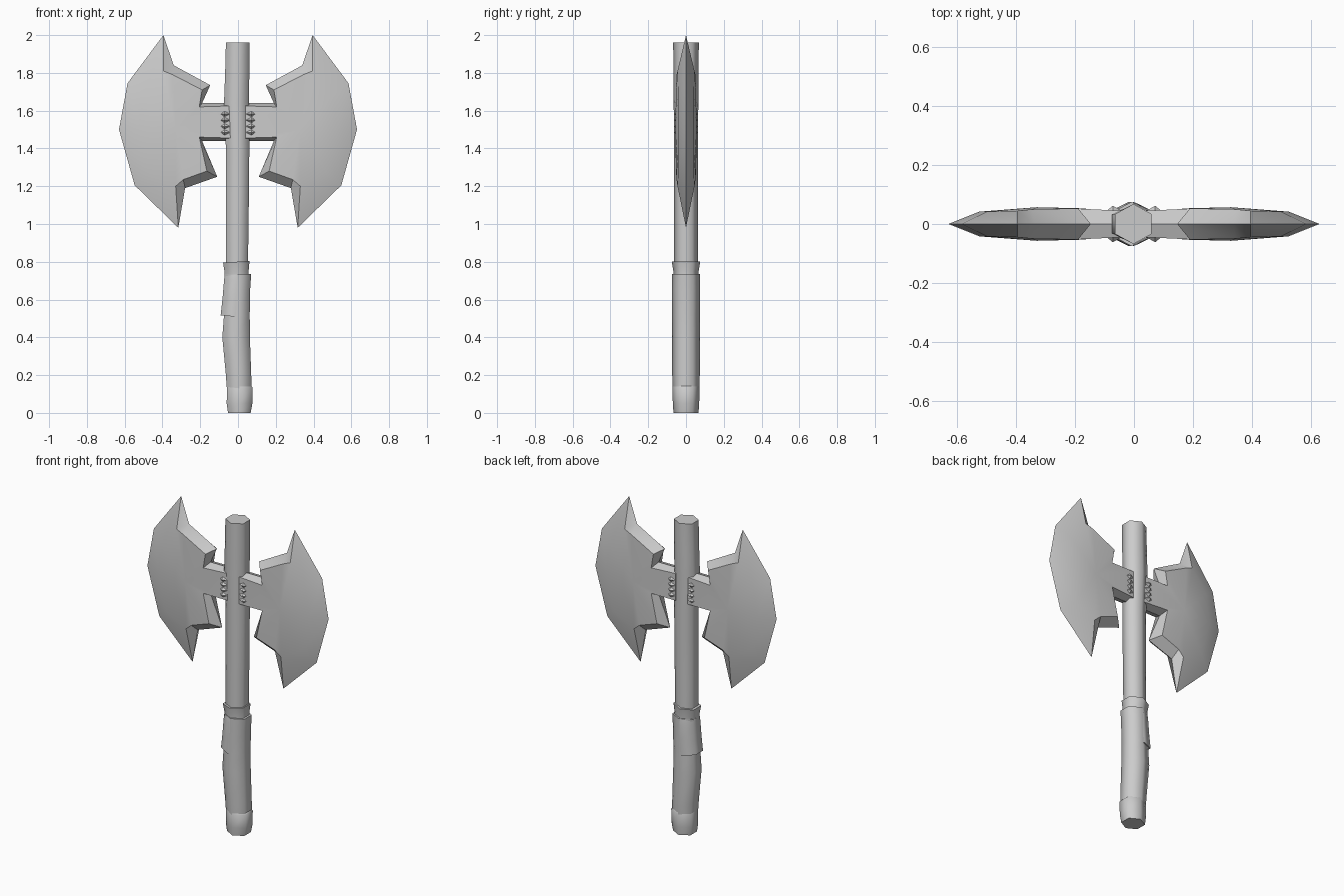
import bpy, bmesh
from math import sin, cos, pi, radians

if "Cube" in bpy.data.objects:
    bpy.data.objects.remove(bpy.data.objects["Cube"])


def finish(bm, name, angle=35):
    bmesh.ops.recalc_face_normals(bm, faces=bm.faces)
    mesh = bpy.data.meshes.new(name)
    bm.to_mesh(mesh)
    bm.free()
    ob = bpy.data.objects.new(name, mesh)
    bpy.context.collection.objects.link(ob)
    bpy.ops.object.select_all(action='DESELECT')
    ob.select_set(True)
    bpy.context.view_layer.objects.active = ob
    bpy.ops.object.shade_smooth_by_angle(angle=radians(angle))
    return ob


def loft(name, sections, sides=6, angle=65):
    """Sections are (z, centre x, half width x, half depth y, tilt of z along x)."""
    bm = bmesh.new()
    rings = []
    for z, cx, hw, hd, tilt in sections:
        ring = []
        for i in range(sides):
            a = 2 * pi * i / sides + pi / 2
            x = hw * cos(a) / cos(pi / 6)
            ring.append(bm.verts.new((cx + x, hd * sin(a), z + tilt * x)))
        rings.append(ring)
    for a, b in zip(rings, rings[1:]):
        for i in range(sides):
            j = (i + 1) % sides
            bm.faces.new((a[i], a[j], b[j], b[i]))
    bm.faces.new(rings[0])
    bm.faces.new(rings[-1])
    return finish(bm, name, angle)


# Each row: outline x, z on the centre plane, then bevelled face x, y, z
BLADE = [
    (.04, 1.64, .04, .045, 1.625),
    (.19, 1.64, .205, .053, 1.62),
    (.147, 1.735, .19, .053, 1.71),
    (.34, 1.84, .345, .050, 1.79),
    (.395, 2.00, .395, .045, 1.81),
    (.585, 1.745, .50, .042, 1.68),
    (.63, 1.50, .525, .042, 1.50),
    (.547, 1.205, .47, .042, 1.27),
    (.316, .98, .33, .045, 1.20),
    (.28, 1.19, .29, .050, 1.235),
    (.11, 1.25, .165, .053, 1.28),
    (.19, 1.44, .205, .053, 1.46),
    (.04, 1.44, .04, .045, 1.455),
]


def blade(name, s):
    bm = bmesh.new()
    n = len(BLADE)
    edge = [bm.verts.new((s * p[0], 0, p[1])) for p in BLADE]
    for side in (-1, 1):
        face = [bm.verts.new((s * p[2], side * p[3], p[4])) for p in BLADE]
        mid = bm.verts.new((s * .33, side * .057, 1.5))
        for i in range(n):
            j = (i + 1) % n
            bm.faces.new((edge[i], edge[j], face[j], face[i]))
            bm.faces.new((face[i], face[j], mid))
    return finish(bm, name)


def claws(name, s):
    """Small pointed studs biting the neck on front and back."""
    bm = bmesh.new()
    for z in (1.485, 1.517, 1.55, 1.582):
        for side in (-1, 1):
            x, y = .068, side * .044
            ring = [bm.verts.new((s * (x + .004), y + .018 * cos(k * pi / 2),
                                  z + .017 * sin(k * pi / 2))) for k in range(4)]
            tips = [bm.verts.new((s * (x + d), y, z)) for d in (-.028, .026)]
            for k in range(4):
                for t in tips:
                    bm.faces.new((ring[k], ring[(k + 1) % 4], t))
    return finish(bm, name)


# Shaft and butt
loft("shaft", [(.1, .005, .058, .064, 0), (.75, -.006, .058, .063, 0),
               (1.0, -.004, .060, .063, 0), (1.4, -.002, .062, .064, 0),
               (1.64, -.008, .066, .065, 0), (1.8, -.004, .064, .066, 0),
               (1.96, -.002, .062, .068, 0)])
loft("butt_cap", [(0, .007, .060, .066, 0), (.05, .008, .068, .070, 0),
                  (.135, .010, .068, .071, 0), (.15, .006, .058, .064, 0)])

# Leather grip, overlapping strap and flared collar
loft("grip", [(.13, .006, .066, .070, -.12), (.20, .003, .067, .073, 0),
              (.40, -.010, .073, .073, 0), (.52, -.006, .068, .073, 0),
              (.65, -.002, .066, .075, 0), (.735, .000, .070, .073, 0)])
loft("grip_strap", [(.51, -.019, .073, .075, -.08), (.60, -.012, .070, .075, -.05),
                    (.70, -.008, .066, .074, 0), (.73, -.007, .064, .070, 0)])
loft("grip_collar", [(.72, -.006, .064, .066, 0), (.75, -.008, .064, .067, 0),
                     (.80, -.009, .070, .075, .06)])

# Twin blades and their claws
for side_name, s in (("left", -1), ("right", 1)):
    blade(side_name + "_blade", s)
    claws(side_name + "_claws", s)
